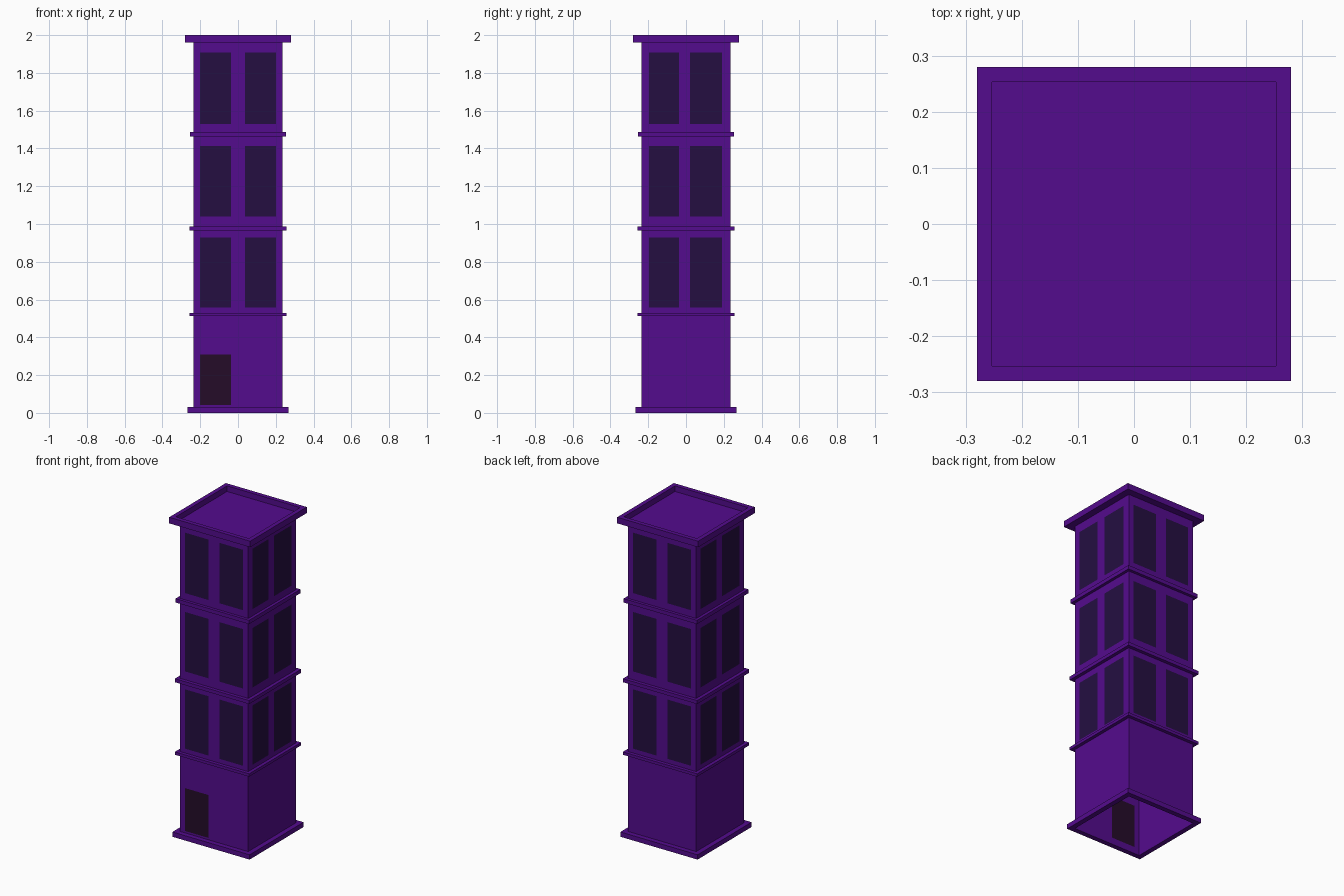
import bpy, bmesh
from math import pi
from mathutils import Matrix, Vector

cube = bpy.data.objects.get("Cube")
if cube:
    bpy.data.objects.remove(cube, do_unlink=True)


def material(name, rgb):
    m = bpy.data.materials.new(name)
    m.use_nodes = True
    m.diffuse_color = (*rgb, 1)
    m.node_tree.nodes["Principled BSDF"].inputs["Base Color"].default_value = (*rgb, 1)
    return m


PURPLE = material("purple wall", (0.088, 0.0035, 0.27))
GLASS = material("dark window", (0.018, 0.0045, 0.053))
DOOR = material("dark door", (0.018, 0.0037, 0.022))


def finish(name, bm, mats):
    me = bpy.data.meshes.new(name)
    bm.to_mesh(me)
    bm.free()
    for m in mats:
        me.materials.append(m)
    ob = bpy.data.objects.new(name, me)
    bpy.context.collection.objects.link(ob)
    return ob


def square_sweep(name, profile, closed=True, cap=False):
    """Sweep a (radius, height) profile around a square."""
    bm = bmesh.new()
    corners = [(-1, -1), (1, -1), (1, 1), (-1, 1)]
    loops = [[bm.verts.new((sx * r, sy * r, z)) for sx, sy in corners] for r, z in profile]
    pairs = list(zip(loops, loops[1:])) + ([(loops[-1], loops[0])] if closed else [])
    for low, high in pairs:
        for i in range(4):
            j = (i + 1) % 4
            bm.faces.new((low[i], low[j], high[j], high[i]))
    if cap:
        bm.faces.new(loops[-1])
    return finish(name, bm, [PURPLE])


# Tower walls: each side is a grid whose odd cells are windows
HALF = 0.236
ROWS = [0, 0.042, 0.31, 0.557, 0.928, 1.04, 1.412, 1.53, 1.908, 1.965]
FRONT = [-HALF, -0.2, -0.038, 0.038, 0.2, HALF]
SIDE = [-HALF, -0.196, -0.037, 0.021, 0.19, HALF]

bm = bmesh.new()
for side in range(4):
    turn = Matrix.Rotation(side * pi / 2, 3, "Z")
    cols = SIDE if side % 2 else FRONT
    grid = [[bm.verts.new(turn @ Vector((u, -HALF, z))) for u in cols] for z in ROWS]
    for r in range(len(ROWS) - 1):
        for c in range(len(cols) - 1):
            f = bm.faces.new((grid[r][c], grid[r][c + 1], grid[r + 1][c + 1], grid[r + 1][c]))
            if r % 2 and c % 2:
                if r > 1:
                    f.material_index = 1
                elif side == 0 and c == 1:
                    f.material_index = 2
bmesh.ops.remove_doubles(bm, verts=bm.verts, dist=0.0001)
finish("tower_walls", bm, [PURPLE, GLASS, DOOR])

# Base plinth and floor bands
for name, r, low, high in [
    ("base_plinth", 0.267, 0, 0.03),
    ("lower_band", 0.257, 0.512, 0.53),
    ("middle_band", 0.257, 0.966, 0.988),
    ("upper_band", 0.254, 1.464, 1.488),
]:
    square_sweep(name, [(HALF, low), (r, low), (r, high), (HALF, high)])

# Cornice with a sunken flat roof
square_sweep("roof_cornice",
             [(HALF, 1.962), (0.28, 1.962), (0.28, 2), (0.253, 2), (0.253, 1.965)],
             closed=False, cap=True)
